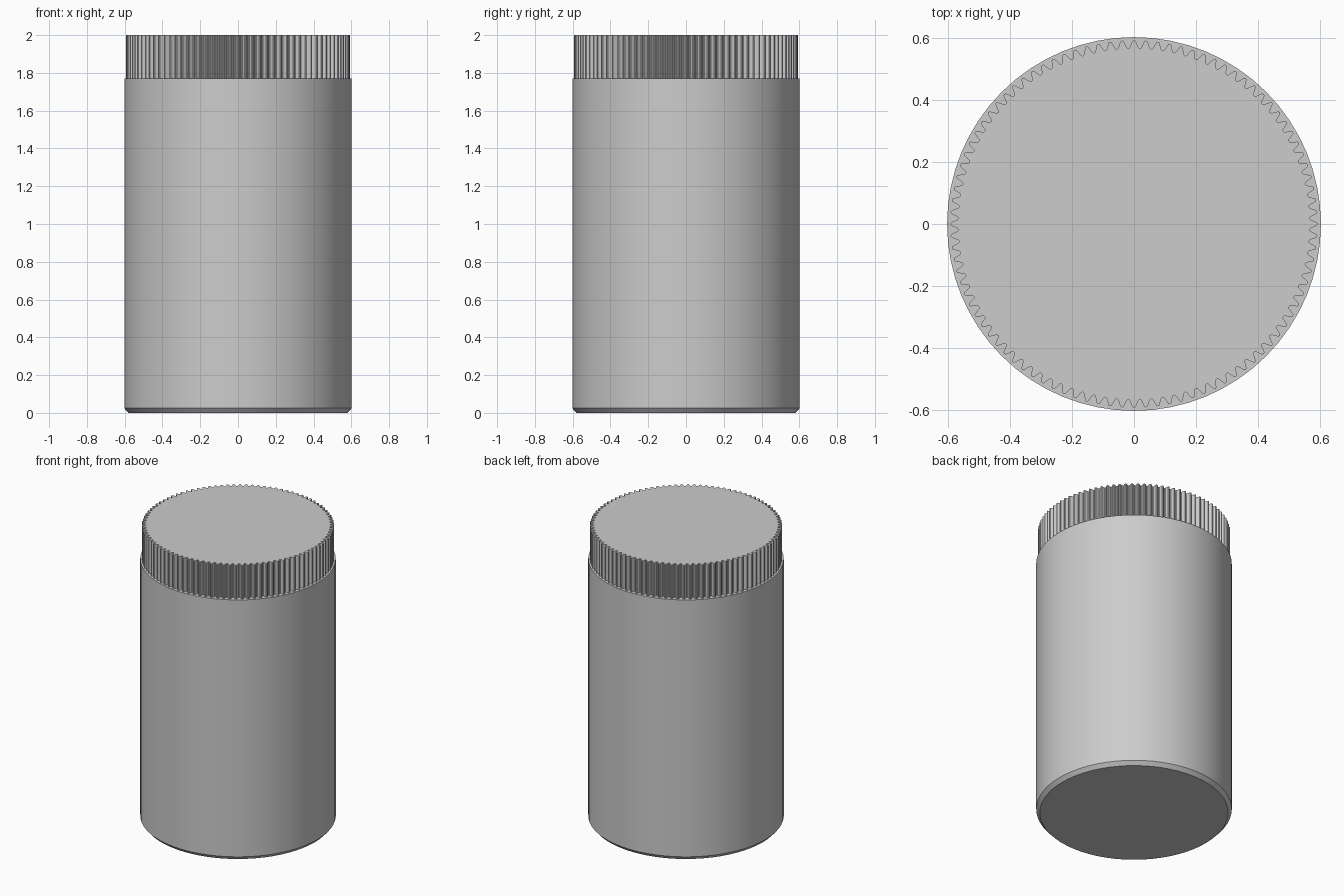
import bpy, bmesh, math

if "Cube" in bpy.data.objects:
    bpy.data.objects.remove(bpy.data.objects["Cube"])

grey = bpy.data.materials.new("light_grey")
grey.diffuse_color = (0.604, 0.604, 0.604, 1)
grey.use_nodes = True
grey.node_tree.nodes["Principled BSDF"].inputs["Base Color"].default_value = grey.diffuse_color


def ring(bm, radii, z):
    """Closed loop of vertices, one per radius, evenly spaced in angle."""
    n = len(radii)
    return [bm.verts.new((r * math.cos(2 * math.pi * i / n),
                          r * math.sin(2 * math.pi * i / n), z))
            for i, r in enumerate(radii)]


def lathe(name, levels):
    """Capped solid through a stack of (radii, z) rings."""
    bm = bmesh.new()
    rings = [ring(bm, radii, z) for radii, z in levels]
    for a, b in zip(rings, rings[1:]):
        n = len(a)
        for i in range(n):
            j = (i + 1) % n
            bm.faces.new((a[i], a[j], b[j], b[i]))
    bm.faces.new(rings[0][::-1])
    bm.faces.new(rings[-1])
    mesh = bpy.data.meshes.new(name)
    bm.to_mesh(mesh)
    bm.free()
    mesh.materials.append(grey)
    obj = bpy.data.objects.new(name, mesh)
    bpy.context.collection.objects.link(obj)
    bpy.ops.object.select_all(action='DESELECT')
    obj.select_set(True)
    bpy.context.view_layer.objects.active = obj
    bpy.ops.object.shade_smooth_by_angle(angle=math.radians(30))
    return obj


# Jar body with a chamfered foot
SIDES = 64
lathe("jar_body", [([0.58] * SIDES, 0.0), ([0.602] * SIDES, 0.025),
                   ([0.602] * SIDES, 1.77)])

# Lid with rounded grip ridges
TEETH, TIP, ROOT = 96, 0.592, 0.566
wave = [1, 0.92, 0.5, 0.08, 0, 0.08, 0.5, 0.92]
grip = [ROOT + (TIP - ROOT) * w for w in wave] * TEETH
lathe("ridged_lid", [(grip, 1.765), (grip, 2.0)])
